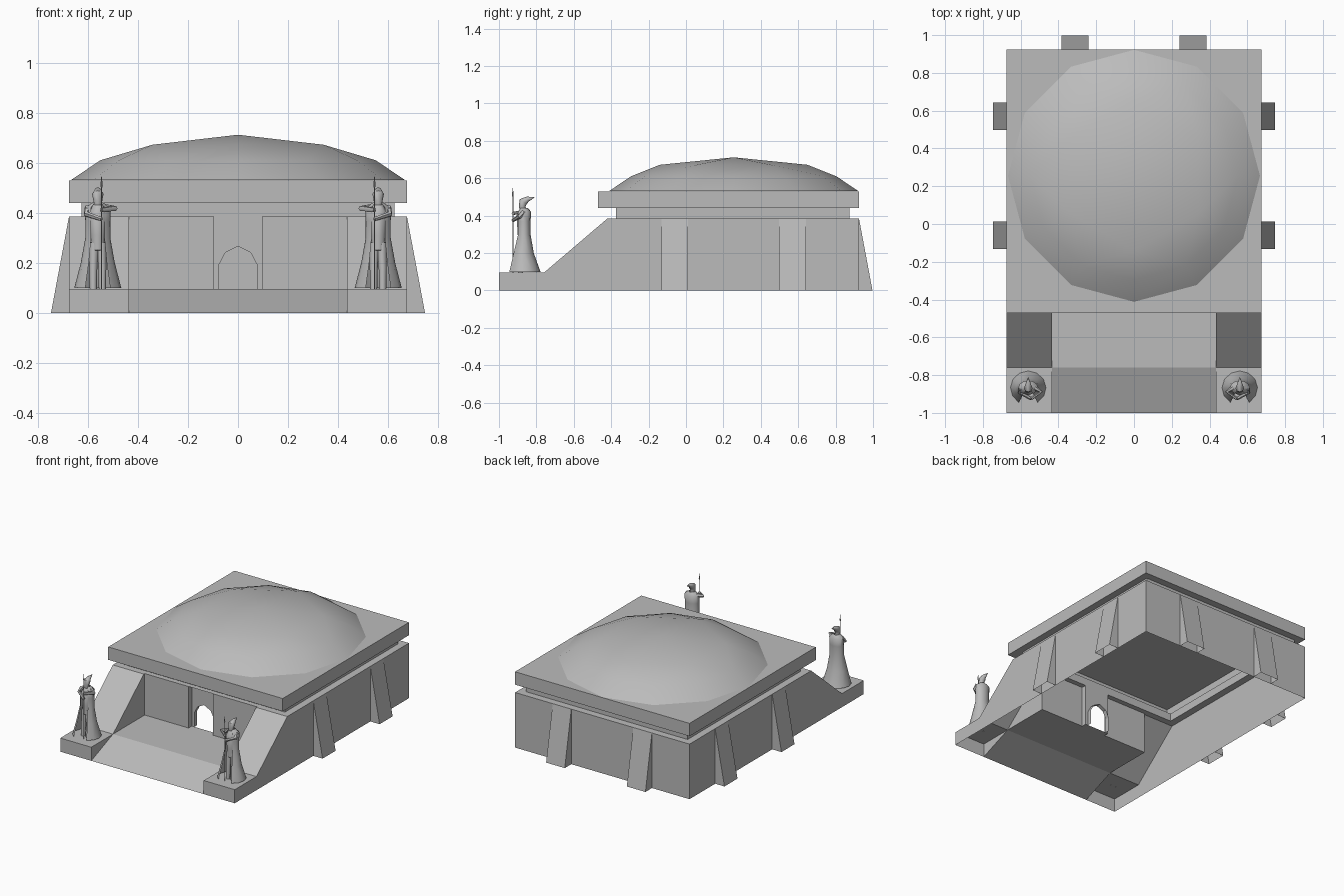
import bpy, bmesh, math
from mathutils import Vector

cube = bpy.data.objects.get("Cube")
if cube:
    bpy.data.objects.remove(cube)

stone = bpy.data.materials.new("grey_stone")
stone.use_nodes = True
GREY = (0.5, 0.5, 0.5, 1)
stone.diffuse_color = GREY
stone.node_tree.nodes["Principled BSDF"].inputs["Base Color"].default_value = GREY

W, IN = 0.675, 0.435          # outer wall and courtyard half widths
FLOOR, TOP = 0.095, 0.385     # porch floor and wall top
FRONT, RECESS, BACK = -0.41, -0.375, 0.925


def finish(name, bm, smooth=None):
    bmesh.ops.remove_doubles(bm, verts=bm.verts, dist=0.0005)
    bmesh.ops.recalc_face_normals(bm, faces=bm.faces)
    me = bpy.data.meshes.new(name)
    bm.to_mesh(me)
    bm.free()
    ob = bpy.data.objects.new(name, me)
    bpy.context.collection.objects.link(ob)
    me.materials.append(stone)
    if smooth:
        bpy.ops.object.select_all(action='DESELECT')
        ob.select_set(True)
        bpy.context.view_layer.objects.active = ob
        bpy.ops.object.shade_smooth_by_angle(angle=math.radians(smooth))
    return ob


def poly(bm, pts):
    return bm.faces.new([bm.verts.new(p) for p in pts])


def strip(bm, profile, x0, x1):
    """Sweep a (y, z) profile from x0 to x1."""
    for (ya, za), (yb, zb) in zip(profile, profile[1:]):
        poly(bm, [(x0, ya, za), (x1, ya, za), (x1, yb, zb), (x0, yb, zb)])


def bridge(bm, a, b, closed=True):
    n = len(a)
    for i in range(n if closed else n - 1):
        j = (i + 1) % n
        bm.faces.new([a[i], a[j], b[j], b[i]])


# Side wings with sloping parapets and statue plinths
wing = [(-1, 0), (-1, FLOOR), (-0.76, FLOOR), (-0.42, TOP), (FRONT, TOP)]
for side, s in (("left", 1), ("right", -1)):
    bm = bmesh.new()
    strip(bm, wing, s * IN, s * W)
    poly(bm, [(s * W, y, z) for y, z in wing + [(BACK, TOP), (BACK, 0)]])
    poly(bm, [(s * IN, y, z) for y, z in wing[:3]])
    poly(bm, [(s * IN, y, z) for y, z in wing[2:] + [(FRONT, FLOOR)]])
    finish(side + "_wing_wall", bm)

# Back wall
bm = bmesh.new()
strip(bm, [(BACK, 0), (BACK, TOP)], -W, W)
finish("back_wall", bm)

# Entrance ramp and porch floor
bm = bmesh.new()
strip(bm, [(-1, 0), (-0.76, FLOOR), (FRONT, FLOOR)], -IN, IN)
strip(bm, [(FRONT, FLOOR), (RECESS, FLOOR)], -0.095, 0.095)
finish("ramp_and_porch", bm)

# Front wall with a recessed bay and an arched doorway
arch = [(0.075, FLOOR), (0.075, 0.195), (0.05, 0.242), (0, 0.267)]
bm = bmesh.new()
for s in (1, -1):
    strip(bm, [(FRONT, FLOOR), (FRONT, TOP)], s * 0.095, s * IN)
    poly(bm, [(s * 0.095, y, z) for y, z in
              ((FRONT, FLOOR), (FRONT, TOP), (RECESS, TOP), (RECESS, FLOOR))])
    outline = arch + [(0, TOP), (0.095, TOP), (0.095, FLOOR)]
    poly(bm, [(s * x, RECESS, z) for x, z in outline])
    for (xa, za), (xb, zb) in zip(arch, arch[1:]):
        poly(bm, [(s * xa, RECESS, za), (s * xb, RECESS, zb),
                  (s * xb, RECESS + 0.03, zb), (s * xa, RECESS + 0.03, za)])
finish("front_wall", bm)

# Ledge, neck and roof slab as one stepped shell
bm = bmesh.new()
levels = [(W, FRONT, BACK, TOP), (0.625, RECESS, 0.875, TOP), (0.625, RECESS, 0.875, 0.44),
          (W, -0.47, BACK, 0.44), (W, -0.47, BACK, 0.53)]
rings = [[bm.verts.new(p) for p in ((-w, a, z), (w, a, z), (w, b, z), (-w, b, z))]
         for w, a, b, z in levels]
for lo, hi in zip(rings, rings[1:]):
    bridge(bm, lo, hi)
bm.faces.new(rings[-1])
finish("roof_slab", bm)


# Shallow dome: two twelve-sided rings, one six-sided ring and an apex
def circle(bm, n, r, z, cy, start=0.0):
    return [bm.verts.new((r * math.cos(start + math.tau * i / n),
                          cy + r * math.sin(start + math.tau * i / n), z)) for i in range(n)]


bm = bmesh.new()
CY = 0.255
base = circle(bm, 12, 0.667, 0.531, CY)
mid = circle(bm, 12, 0.55, 0.61, CY)
crown = circle(bm, 6, 0.395, 0.672, CY, math.pi / 6)
apex = bm.verts.new((0, CY, 0.712))
bridge(bm, base, mid)
for i in range(6):
    h, k = crown[i], crown[(i + 1) % 6]
    a, b, c = (mid[(2 * i + 1 + d) % 12] for d in range(3))
    for tri in ((h, a, b), (h, b, k), (k, b, c), (h, k, apex)):
        bm.faces.new(tri)
finish("dome", bm, 60)


# Tapered buttresses
def buttress(name, place):
    bm = bmesh.new()
    tl, tr = place(-0.072, 0, TOP), place(0.072, 0, TOP)
    bl, br = place(-0.072, 0.072, 0), place(0.072, 0.072, 0)
    poly(bm, [bl, br, tr, tl])
    poly(bm, [bl, tl, place(-0.072, 0, 0)])
    poly(bm, [br, tr, place(0.072, 0, 0)])
    finish(name, bm)


for side, s in (("left", 1), ("right", -1)):
    for part, c in (("front", -0.06), ("rear", 0.57)):
        buttress(f"{side}_{part}_buttress", lambda u, out, z: (s * (W + out), c + u, z))
    buttress(side + "_back_buttress", lambda u, out, z: (s * 0.312 + u, BACK + out, z))


# Robed guards
def tube(name, pts, res=2):
    """Round tube through (x, y, z, radius) points."""
    cu = bpy.data.curves.new(name, 'CURVE')
    cu.dimensions = '3D'
    cu.bevel_depth, cu.bevel_resolution, cu.use_fill_caps = 1.0, res, True
    sp = cu.splines.new('POLY')
    sp.points.add(len(pts) - 1)
    for p, (x, y, z, r) in zip(sp.points, pts):
        p.co, p.radius = (x, y, z, 1), r
    ob = bpy.data.objects.new(name, cu)
    bpy.context.collection.objects.link(ob)
    cu.materials.append(stone)
    bpy.ops.object.select_all(action='DESELECT')
    ob.select_set(True)
    bpy.context.view_layer.objects.active = ob
    bpy.ops.object.convert(target='MESH')
    bpy.ops.object.shade_smooth_by_angle(angle=math.radians(50))


def guard(side, s):
    def at(x, y, z, r):
        return (s * (0.56 - x), y, z, r)
    # Cloak, open at the front
    bm = bmesh.new()
    rows = []
    for z, cy, rx, ry in ((0.1, -0.868, 0.094, 0.09), (0.2, -0.872, 0.068, 0.058),
                          (0.3, -0.867, 0.05, 0.036), (0.37, -0.867, 0.05, 0.036),
                          (0.42, -0.866, 0.052, 0.038), (0.442, -0.866, 0.02, 0.02)):
        angles = [math.radians(-58 + 296 * i / 10) for i in range(11)]
        rows.append([bm.verts.new((s * (0.56 - rx * math.cos(a)), cy + ry * math.sin(a), z))
                     for a in angles])
    for lo, hi in zip(rows, rows[1:]):
        bridge(bm, lo, hi, closed=False)
    finish(side + "_guard_cloak", bm, 50)
    # Torso, legs, hooded head
    tube(side + "_guard_torso", [at(0, -0.872, 0.25, 0.026), at(0, -0.87, 0.31, 0.03),
                                 at(0, -0.87, 0.4, 0.037), at(0, -0.868, 0.435, 0.018)])
    for leg, d in (("inner", 0.018), ("outer", -0.018)):
        tube(f"{side}_guard_{leg}_leg", [at(d, -0.885, FLOOR, 0.014), at(d, -0.88, 0.18, 0.016),
                                         at(d * 0.8, -0.873, 0.28, 0.02)])
    tube(side + "_guard_hood", [at(0, -0.87, 0.425, 0.016), at(0, -0.876, 0.45, 0.018),
                                at(0, -0.87, 0.475, 0.023), at(0, -0.846, 0.489, 0.014),
                                at(0, -0.81, 0.498, 0.001)])
    # Arms holding a spear
    tube(side + "_guard_raised_arm", [at(0.035, -0.868, 0.42, 0.015), at(0.068, -0.888, 0.418, 0.011),
                                      at(0.015, -0.925, 0.412, 0.009)], 1)
    tube(side + "_guard_lower_arm", [at(-0.038, -0.868, 0.42, 0.015), at(-0.045, -0.89, 0.395, 0.012),
                                     at(0.015, -0.925, 0.375, 0.009)], 1)
    tube(side + "_guard_spear", [at(0.015, -0.926, FLOOR, 0.0025), at(0.015, -0.926, 0.5, 0.0025),
                                 at(0.015, -0.926, 0.51, 0.005), at(0.015, -0.926, 0.548, 0.0005)], 0)


guard("left", 1)
guard("right", -1)
